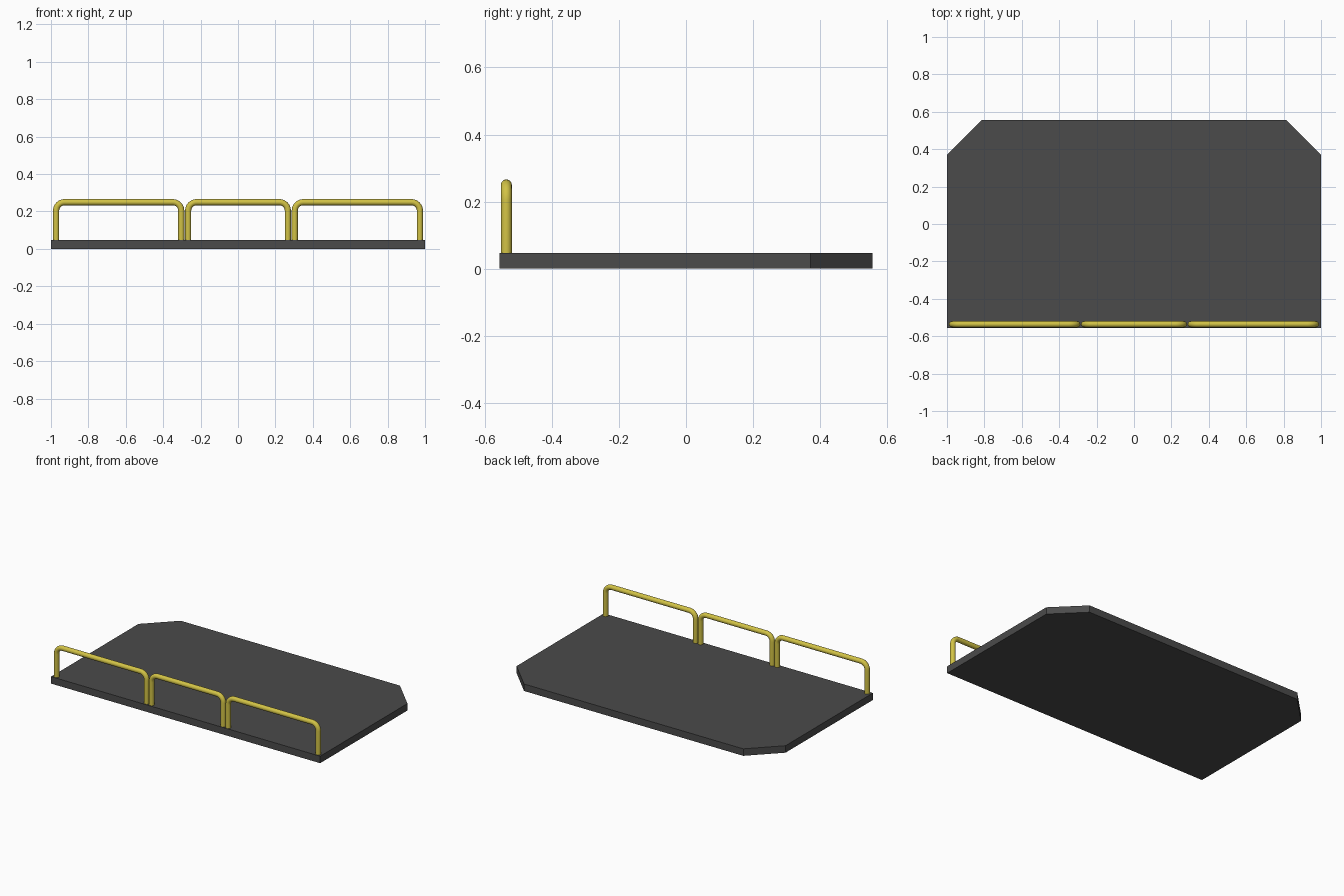
import bpy, bmesh, math

if "Cube" in bpy.data.objects:
    bpy.data.objects.remove(bpy.data.objects["Cube"])

PLATE_TOP = 0.047
RAIL_Y, RAIL_TOP = -0.536, 0.266
TUBE_R, BEND_R = 0.0165, 0.045


def material(name, color):
    m = bpy.data.materials.new(name)
    m.diffuse_color = (*color, 1)
    m.use_nodes = True
    m.node_tree.nodes["Principled BSDF"].inputs["Base Color"].default_value = m.diffuse_color
    return m


dark = material("dark_grey", (0.07, 0.07, 0.07))
yellow = material("yellow", (0.64, 0.54, 0.06))

# Floor plate: rectangle with the two rear corners cut off
outline = [(-1, -0.556), (1, -0.556), (1, 0.371), (0.815, 0.556),
           (-0.815, 0.556), (-1, 0.371)]
bm = bmesh.new()
face = bm.faces.new([bm.verts.new((x, y, 0)) for x, y in outline])
ext = bmesh.ops.extrude_face_region(bm, geom=[face])
for v in ext["geom"]:
    if isinstance(v, bmesh.types.BMVert):
        v.co.z = PLATE_TOP
bmesh.ops.recalc_face_normals(bm, faces=bm.faces[:])
mesh = bpy.data.meshes.new("floor_plate")
bm.to_mesh(mesh)
bm.free()
mesh.materials.append(dark)
bpy.context.collection.objects.link(bpy.data.objects.new("floor_plate", mesh))


# Tubular guard rail: two posts joined by a bar with rounded bends
def rail(name, x0, x1):
    x0, x1 = x0 + TUBE_R, x1 - TUBE_R
    z1 = RAIL_TOP - TUBE_R
    pts = [(x0, PLATE_TOP - 0.002)]
    for cx, start in ((x0 + BEND_R, 180), (x1 - BEND_R, 90)):
        for i in range(9):
            a = math.radians(start - 90 * i / 8)
            pts.append((cx + BEND_R * math.cos(a),
                        z1 - BEND_R + BEND_R * math.sin(a)))
    pts.append((x1, PLATE_TOP - 0.002))

    curve = bpy.data.curves.new(name, "CURVE")
    curve.dimensions = "3D"
    curve.bevel_depth = TUBE_R
    curve.bevel_resolution = 6
    curve.use_fill_caps = True
    spline = curve.splines.new("POLY")
    spline.points.add(len(pts) - 1)
    for p, (x, z) in zip(spline.points, pts):
        p.co = (x, RAIL_Y, z, 1)
    curve.materials.append(yellow)
    ob = bpy.data.objects.new(name, curve)
    bpy.context.collection.objects.link(ob)

    bpy.ops.object.select_all(action="DESELECT")
    ob.select_set(True)
    bpy.context.view_layer.objects.active = ob
    bpy.ops.object.convert(target="MESH")
    bpy.ops.object.shade_smooth_by_angle(angle=math.radians(40))


rail("guard_rail_left", -0.989, -0.287)
rail("guard_rail_middle", -0.283, 0.283)
rail("guard_rail_right", 0.287, 0.989)
